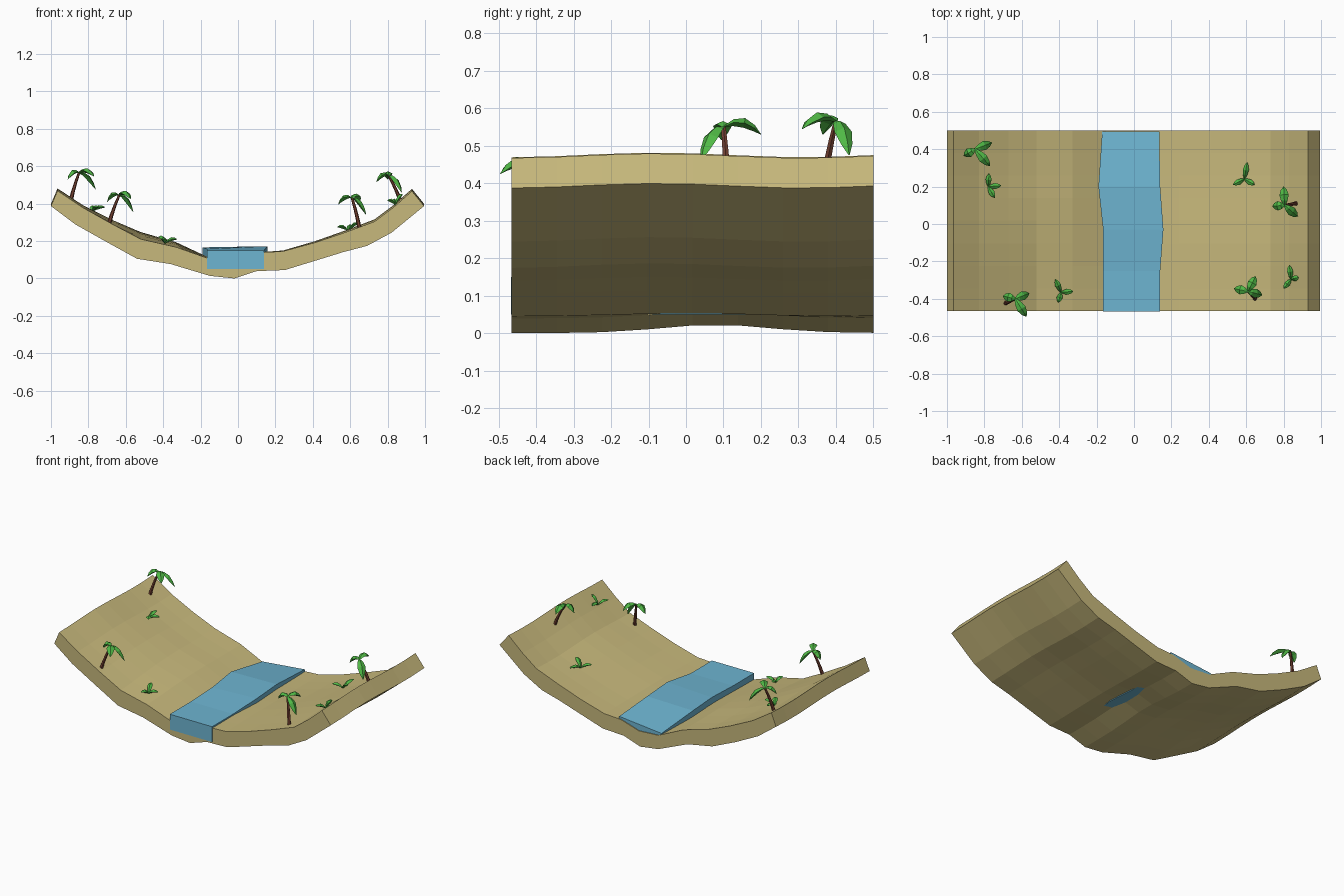
import bpy, bmesh, math
from mathutils import Vector

if "Cube" in bpy.data.objects:
    bpy.data.objects.remove(bpy.data.objects["Cube"])


def material(name, rgb):
    m = bpy.data.materials.new(name)
    m.diffuse_color = (*rgb, 1)
    m.use_nodes = True
    m.node_tree.nodes["Principled BSDF"].inputs["Base Color"].default_value = m.diffuse_color
    return m


SAND = material("sand", (0.57, 0.48, 0.20))
WATER = material("water", (0.155, 0.46, 0.64))
LEAF = material("leaf", (0.08, 0.48, 0.06))
BARK = material("bark", (0.17, 0.05, 0.03))


def loft(name, stacks, mat):
    """Skin each stack of equal-sized rings, with closed ends, into one object."""
    bm = bmesh.new()
    for rings in stacks:
        vs = [[bm.verts.new(p) for p in ring] for ring in rings]
        n = len(vs[0])
        for a, b in zip(vs, vs[1:]):
            for i in range(n):
                j = (i + 1) % n
                bm.faces.new((a[i], a[j], b[j], b[i]))
        bm.faces.new(vs[0])
        bm.faces.new(vs[-1])
    bmesh.ops.recalc_face_normals(bm, faces=bm.faces)
    me = bpy.data.meshes.new(name)
    bm.to_mesh(me)
    bm.free()
    me.materials.append(mat)
    ob = bpy.data.objects.new(name, me)
    bpy.context.collection.objects.link(ob)
    return ob


# Valley ground: top and bottom profiles swept along y with gentle waves
TOP = [(-.965, .475), (-.83, .385), (-.67, .295), (-.52, .215), (-.33, .17),
       (-.15, .105), (-.01, .10), (.12, .14), (.24, .147), (.41, .195),
       (.57, .25), (.73, .31), (.83, .385), (.93, .473)]
BOTTOM = [(-1, .393), (-.87, .295), (-.71, .205), (-.54, .11), (-.36, .08),
          (-.15, .015), (-.02, 0), (.10, .04), (.25, .047), (.45, .11),
          (.56, .145), (.69, .18), (.82, .25), (.995, .393)]
Y0, Y1 = -.465, .5


def wave(x, y):
    t = (y - Y0) / (Y1 - Y0)
    bank = .035 * math.exp(-((x + .47) / .22) ** 2) * min(1, 1.6 * t)
    ripple = .006 * math.sin(8 * y + 2.2) * min(1, abs(x) * 1.5)
    return bank + ripple


def bed(x, y):
    return .022 * math.exp(-(x / .2) ** 2) * math.exp(-((y - .08) / .2) ** 2)


def ground(x, y):
    for (xa, za), (xb, zb) in zip(TOP, TOP[1:]):
        if xa <= x <= xb:
            return za + (zb - za) * (x - xa) / (xb - xa) + wave(x, y)
    return TOP[-1][1]


rows = []
for k in range(9):
    y = Y0 + (Y1 - Y0) * k / 8
    rows.append([(x, y, z + wave(x, y)) for x, z in TOP] +
                [(x, y, max(0, z + wave(x, y) + bed(x, y)))
                 for x, z in reversed(BOTTOM)])
loft("valley_ground", [rows], SAND)

# River: y, left x, right x, left top z, right top z
RIVER = [(-.467, -.165, .14, .15, .15), (-.25, -.165, .14, .15, .15),
         (-.03, -.165, .157, .158, .172), (.2, -.19, .14, .166, .172),
         (.495, -.17, .135, .125, .155)]
loft("river", [[[(l, y, .05), (r, y, .05), (r, y, zr), (l, y, zl)]
                for y, l, r, zl, zr in RIVER]], WATER)


# Leaf: arched, diamond cross-section blade
def leaf(base, tip, arch, width, thick):
    base, tip = Vector(base), Vector(tip)
    d = tip - base
    side = Vector((-d.y, d.x, 0)).normalized()
    up = d.normalized().cross(side)
    rings = []
    for t, w in ((0, .2), (.25, .7), (.55, 1), (.82, .65), (1, .06)):
        c = base + d * t + Vector((0, 0, arch * 4 * t * (1 - t)))
        s, u = side * width * w / 2, up * thick * w / 2
        rings.append([c + s, c + u, c - s, c - u])
    return rings


# Trunk: leaning, tapered six-sided stem
def trunk(base, crown):
    base, crown = Vector(base), Vector(crown)
    rings = []
    for k in range(4):
        t = k / 3
        c = base.lerp(crown, t)
        bend = (crown - base) * .25 * t * (1 - t)
        c -= Vector((bend.x, bend.y, 0))
        r = .012 - .005 * t
        rings.append([c + Vector((r * math.cos(a * math.pi / 3),
                                  r * math.sin(a * math.pi / 3), 0))
                      for a in range(6)])
    return rings


# Palms: trunk foot, crown, three leaf tips
PALMS = [((-.895, .37), (-.85, .40, .565), ((-.91, .365), (-.76, .435), (-.77, .31))),
         ((-.69, -.425), (-.635, -.40, .445), ((-.70, -.385), (-.56, -.37), (-.575, -.495))),
         ((.65, -.40), (.61, -.36, .43), ((.535, -.345), (.685, -.38), (.65, -.28))),
         ((.87, .11), (.805, .10, .55), ((.74, .095), (.875, .04), (.80, .20)))]
for i, ((fx, fy), crown, tips) in enumerate(PALMS, 1):
    loft(f"palm_trunk_{i}", [trunk((fx, fy, ground(fx, fy) - .01), crown)], BARK)
    blades = [leaf(crown, (x, y, crown[2] - drop), .022, .05, .026)
              for (x, y), drop in zip(tips, (.035, .09, .02))]
    loft(f"palm_leaves_{i}", blades, LEAF)

# Low plants: centre and three leaf tips
PLANTS = [((-.78, .20), ((-.71, .205), (-.775, .27), (-.745, .14))),
          ((-.39, -.365), ((-.325, -.36), (-.42, -.295), (-.405, -.42))),
          ((.59, .24), ((.53, .21), (.645, .21), (.605, .33))),
          ((.84, -.295), ((.80, -.345), (.88, -.285), (.83, -.22)))]
for i, ((cx, cy), tips) in enumerate(PLANTS, 1):
    z = ground(cx, cy)
    blades = [leaf((cx, cy, z), (x, y, max(z, ground(x, y)) + .022), .012, .032, .02)
              for x, y in tips]
    loft(f"low_plant_{i}", blades, LEAF)
